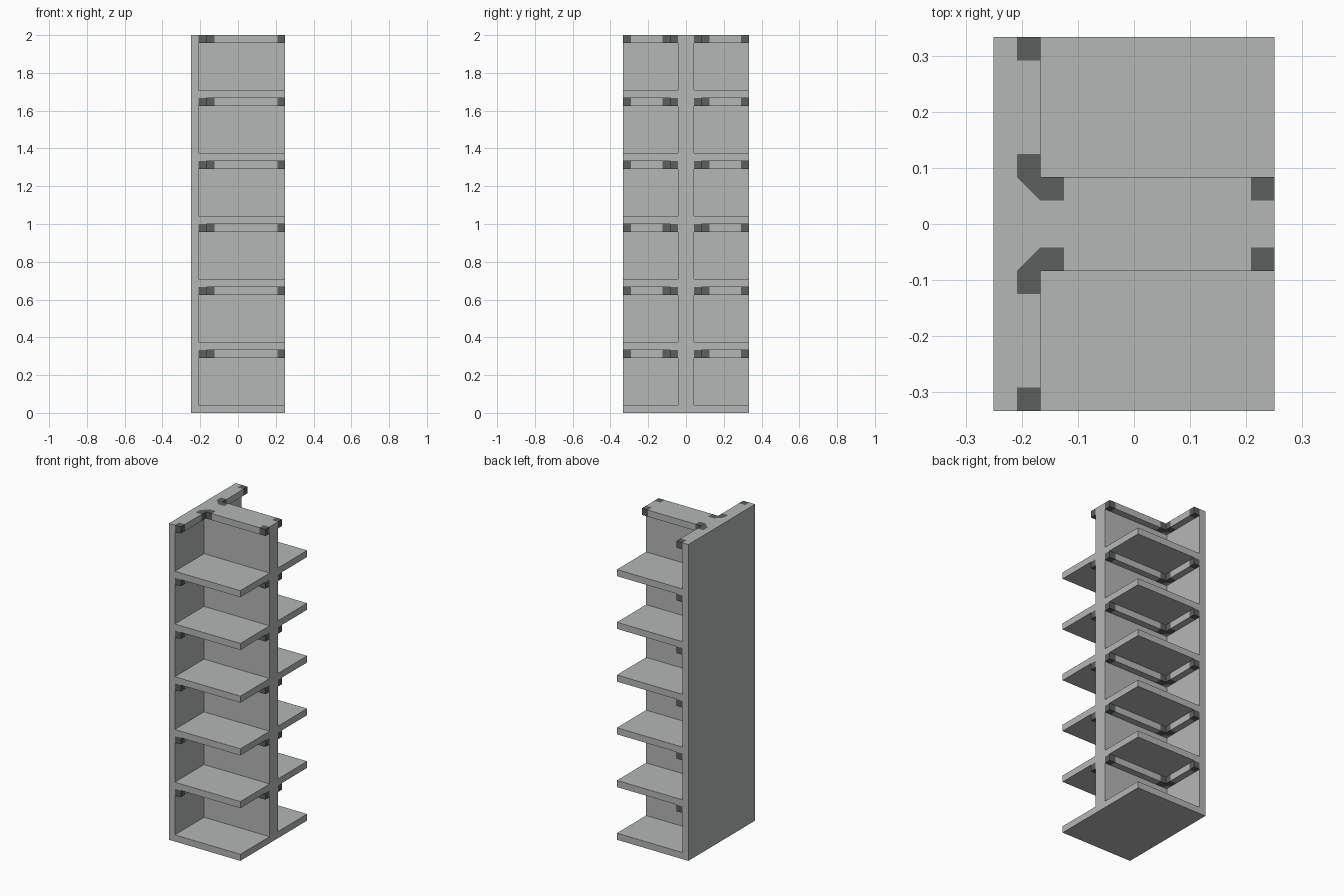
import bpy, bmesh

if "Cube" in bpy.data.objects:
    bpy.data.objects.remove(bpy.data.objects["Cube"])

U = 1 / 24          # panel thickness; every size is a multiple of it
LEVELS = 6


def material(name, rgb):
    m = bpy.data.materials.new(name)
    m.diffuse_color = (*rgb, 1)
    m.use_nodes = True
    m.node_tree.nodes["Principled BSDF"].inputs["Base Color"].default_value = m.diffuse_color
    return m


LIGHT = material("light_grey", (0.46, 0.47, 0.465))
DARK = material("dark_grey", (0.105, 0.115, 0.112))


def prism(name, outline, z0, z1, mat):
    """Extrude a plan outline (in units of U) from z0 to z1."""
    bm = bmesh.new()
    base = bm.faces.new([bm.verts.new((x * U, y * U, z0 * U)) for x, y in outline])
    top = bmesh.ops.extrude_face_region(bm, geom=[base])["geom"]
    bmesh.ops.translate(bm, vec=(0, 0, (z1 - z0) * U),
                        verts=[v for v in top if isinstance(v, bmesh.types.BMVert)])
    bmesh.ops.recalc_face_normals(bm, faces=bm.faces)
    mesh = bpy.data.meshes.new(name)
    bm.to_mesh(mesh)
    bm.free()
    mesh.materials.append(mat)
    ob = bpy.data.objects.new(name, mesh)
    bpy.context.collection.objects.link(ob)
    return ob


def rect(x0, x1, y0, y1):
    return [(x0, y0), (x1, y0), (x1, y1), (x0, y1)]


# T-shaped upright: back panel plus centre divider
prism("upright_panels", [(-6, -8), (-5, -8), (-5, -1), (6, -1),
                         (6, 1), (-5, 1), (-5, 8), (-6, 8)], 0, 48, LIGHT)

# Stepped corner bracket with a diagonal inner side
corner = [(-5, 3), (-4, 3), (-4, 2), (-3, 2), (-3, 1), (-4, 1), (-5, 2)]

for s, side in ((-1, "front"), (1, "rear")):
    def part(name, outline, z0, z1, mat):
        prism(f"{side}_{name}", [(x, s * y) for x, y in outline], z0, z1, mat)

    for i in range(LEVELS):
        # Shelf board
        part(f"shelf_{i}", rect(-5, 6, 1, 8), 8 * i, 8 * i + 1, LIGHT)

        # Support rails along the walls, with dark end blocks and corner bracket
        z1 = 8 * (i + 1)
        z0 = z1 - 1
        part(f"back_rail_{i}", rect(-5, -4, 3, 7), z0, z1, LIGHT)
        part(f"divider_rail_{i}", rect(-3, 5, 1, 2), z0, z1, LIGHT)
        part(f"corner_fill_{i}", [(-5, 1), (-4, 1), (-5, 2)], z0, z1, LIGHT)
        part(f"corner_bracket_{i}", corner, z0, z1, DARK)
        part(f"back_end_block_{i}", rect(-5, -4, 7, 8), z0, z1, DARK)
        part(f"divider_end_block_{i}", rect(5, 6, 1, 2), z0, z1, DARK)
